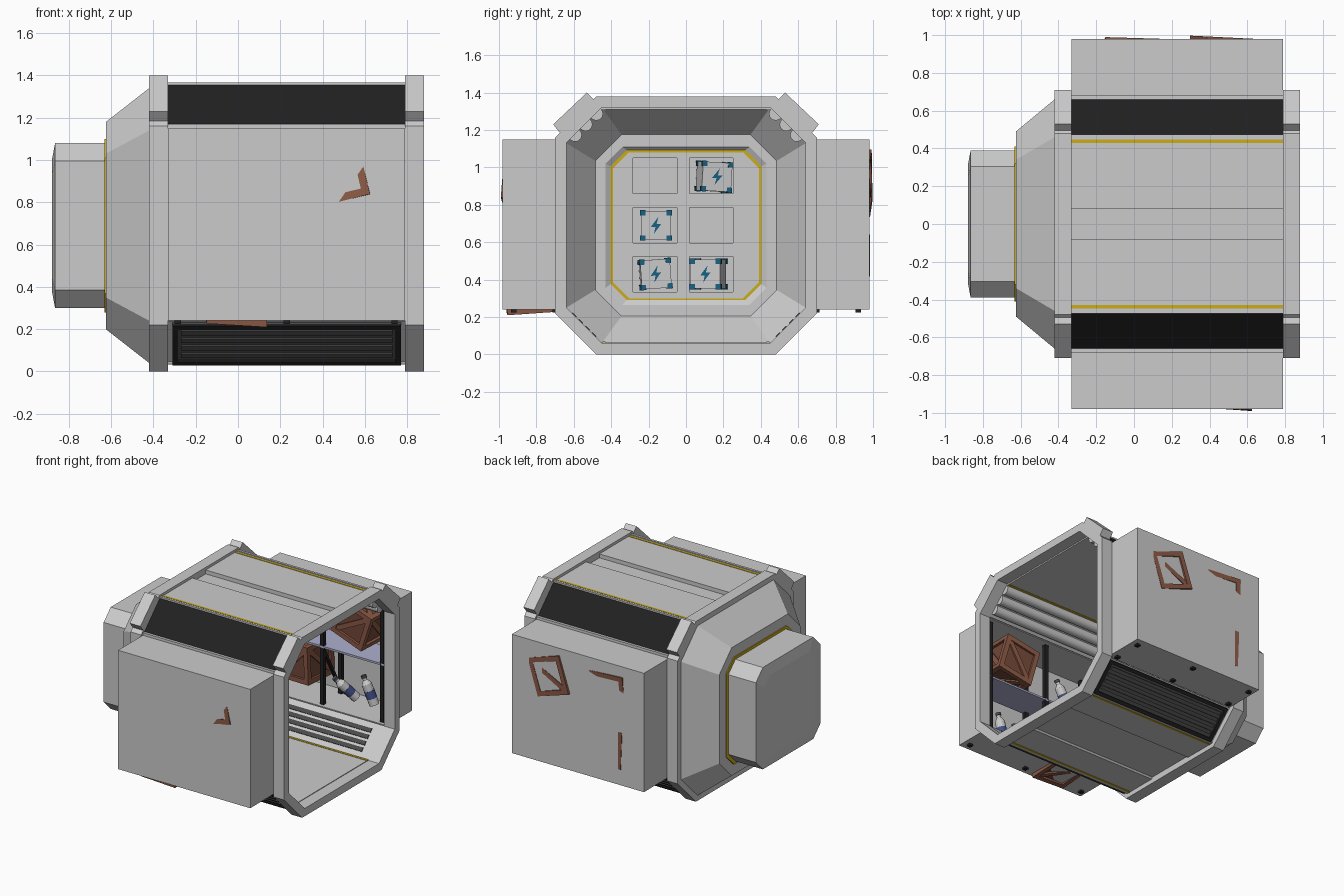
import bpy, bmesh
from math import pi, sqrt
from mathutils import Matrix, Vector, Euler

if "Cube" in bpy.data.objects:
    bpy.data.objects.remove(bpy.data.objects["Cube"])

X0, X1 = -0.33, 0.79          # tunnel span between the two end rings


def mat(name, *rgb):
    m = bpy.data.materials.new(name)
    m.diffuse_color = (*rgb, 1)
    m.use_nodes = True
    m.node_tree.nodes["Principled BSDF"].inputs["Base Color"].default_value = m.diffuse_color
    return m


BLACK = mat("black", .015, .015, .015)
DARK = mat("dark_grey", .07, .07, .07)
YELLOW = mat("yellow", .6, .42, .01)
WOOD = mat("wood", .26, .10, .06)
WOOD2 = mat("wood_dark", .17, .065, .04)
SHELF = mat("shelf_blue", .42, .44, .62)
WHITE = mat("white", .8, .8, .8)
NAVY = mat("navy", .06, .08, .25)
BLUE = mat("blue", .01, .12, .22)


def finish(name, bm, m=None, fix=True):
    if fix:
        bmesh.ops.recalc_face_normals(bm, faces=bm.faces)
    me = bpy.data.meshes.new(name)
    bm.to_mesh(me)
    bm.free()
    ob = bpy.data.objects.new(name, me)
    bpy.context.collection.objects.link(ob)
    if m:
        me.materials.append(m)
    return ob


def add_box(bm, c, s, base=Matrix(), rot=Matrix()):
    bmesh.ops.create_cube(bm, size=1, matrix=base @ Matrix.Translation(c) @ rot @ Matrix.Diagonal((*s, 1)))


def octagon(bm, x, hy, z0, z1, c):
    right = [(hy - c, z0), (hy, z0 + c), (hy, z1 - c), (hy - c, z1)]
    pts = right + [(-y, z) for y, z in reversed(right)]
    return [bm.verts.new((x, y, z)) for y, z in pts]


def loft(name, sections, closed_loop, m=None):
    """Octagon sections along x; either a closed tube loop or a capped solid."""
    bm = bmesh.new()
    rings = [octagon(bm, *s) for s in sections]
    pairs = list(zip(rings, rings[1:]))
    if closed_loop:
        pairs.append((rings[-1], rings[0]))
    else:
        bm.faces.new(rings[0])
        bm.faces.new(rings[-1])
    for a, b in pairs:
        for i in range(8):
            j = (i + 1) % 8
            bm.faces.new((a[i], a[j], b[j], b[i]))
    return finish(name, bm, m)


def prism(name, profiles, x0, x1, m=None, mirror=True):
    """Extrude (y, z) profiles along x, mirrored over y."""
    bm = bmesh.new()
    for pts in profiles:
        for s in ((1, -1) if mirror else (1,)):
            f = bm.faces.new([bm.verts.new((x0, s * y, z)) for y, z in pts])
            r = bmesh.ops.extrude_face_region(bm, geom=[f])
            vs = [g for g in r["geom"] if isinstance(g, bmesh.types.BMVert)]
            bmesh.ops.translate(bm, verts=vs, vec=(x1 - x0, 0, 0))
    return finish(name, bm, m)


def slab(low, t0, t1, n0, n1):
    """Rectangle on the lower or upper 45 degree wall: t up the wall, n outward."""
    o, d, n = (((.47, .035), (1, 1), (1, -1)) if low else ((.66, 1.17), (-1, 1), (1, 1)))
    k = 1 / sqrt(2)
    return [(o[0] + k * (d[0] * t + n[0] * q), o[1] + k * (d[1] * t + n[1] * q))
            for t, q in ((t0, n0), (t1, n0), (t1, n1), (t0, n1))]


def rect(y0, y1, z0, z1):
    return [(y0, z0), (y1, z0), (y1, z1), (y0, z1)]


# End rings with raised upper corner blocks
for name, a, b in (("rear_ring", -.42, X0), ("front_ring", X1, .88)):
    outer, inner = (.70, 0, 1.38, .22), (.64, .06, 1.32, .19)
    loft(name, [(a, *outer), (b, *outer), (b, *inner), (a, *inner)], True)
    prism(name + "_corner_block", [[(.71, 1.23), (.53, 1.40), (.47, 1.34), (.655, 1.16)]], a, b)

# Tapered hull behind the rear ring
loft("tapered_hull", [(-.42, .66, .04, 1.34, .20), (-.625, .49, .20, 1.18, .15),
                      (-.625, .385, .305, 1.075, .085), (-.62, .40, .295, 1.09, .085),
                      (-.60, .43, .265, 1.11, .09), (-.60, .485, .205, 1.175, .14),
                      (-.42, .64, .06, 1.32, .19)], True)
loft("yellow_trim", [(-.632, .41, .28, 1.10, .09), (-.618, .41, .28, 1.10, .09),
                     (-.618, .38, .31, 1.07, .08), (-.632, .38, .31, 1.07, .08)], True, YELLOW)

# End cap with six storage recesses
cap = loft("end_cap", [(-.612, .39, .30, 1.08, .085), (-.865, .39, .30, 1.08, .085),
                       (-.88, .31, .38, 1.0, .07)], False)
bm = bmesh.new()
for y in (-.165, .135):
    for z in (.43, .69, .955):
        add_box(bm, (-.70, y, z), (.26, .235, .19))
cutter = finish("recess_cutter", bm)
cutter.hide_render = True
cutter.hide_viewport = True
cutter.display_type = 'WIRE'
mod = cap.modifiers.new("recesses", 'BOOLEAN')
mod.operation, mod.solver, mod.object = 'DIFFERENCE', 'EXACT', cutter

# Power cases in the recesses
BOLT = [(.012, .045), (-.028, -.008), (-.003, -.008), (-.012, -.045), (.028, .008), (.003, .008)]
for i, (y, z, rx, rz) in enumerate(((.15, .95, -.06, .2), (-.16, .69, 0, 0), (-.165, .43, .07, .05), (.12, .43, 0, -.2))):
    base = Matrix.Translation((-.735, y, z)) @ Euler((rx, 0, rz)).to_matrix().to_4x4()
    bm = bmesh.new()
    add_box(bm, (0, 0, 0), (.165, .16, .155), base)
    finish(f"power_case_{i}", bm, WHITE)
    bm = bmesh.new()
    for sx in (-1, 1):
        for sy in (-1, 1):
            for sz in (-1, 1):
                add_box(bm, (sx * .073, sy * .071, sz * .068), (.028,) * 3, base)
    bm.faces.new([bm.verts.new(base @ Vector((.084, p, q))) for p, q in BOLT])
    finish(f"power_case_trim_{i}", bm, BLUE, False)

# Roof and floor with centre channels and yellow lines
roof = [(-.475, 1.36), (-.08, 1.36), (-.08, 1.33), (.08, 1.33), (.08, 1.36), (.475, 1.36), (.455, 1.31), (-.455, 1.31)]
prism("roof", [roof], X0, X1, None, False)
floor = [(-.47, .035), (-.2, .035), (-.19, .047), (.19, .047), (.2, .035), (.47, .035), (.45, .065), (-.45, .065)]
prism("floor", [floor], X0, X1, None, False)
prism("yellow_lines", [rect(.43, .447, 1.308, 1.363), rect(.43, .447, .032, .068)], X0, X1, YELLOW)

# Upper slanted walls: black plates, lips and padded rolls inside
prism("upper_slant_plate", [slab(False, 0, .265, -.02, 0)], X0, X1, BLACK)
prism("upper_slant_lining", [slab(False, -.01, .265, -.04, -.02)], X0, X1)
prism("upper_slant_lips", [rect(.645, .68, 1.148, 1.17), rect(.457, .475, 1.345, 1.367)], X0, X1)
bm = bmesh.new()
for s in (-1, 1):
    for t in (.05, .13, .21):
        (y, z) = slab(False, t, t, -.045, 0)[0]
        bmesh.ops.create_cone(bm, cap_ends=True, segments=16, radius1=.036, radius2=.036, depth=X1 - X0,
                              matrix=Matrix.Translation(((X0 + X1) / 2, s * y, z)) @ Matrix.Rotation(pi / 2, 4, 'Y'))
rolls = finish("ceiling_rolls", bm)
for p in rolls.data.polygons:
    p.use_smooth = len(p.vertices) == 4

# Lower slanted walls: vent panels with ribs on both sides
prism("lower_slant_wall", [slab(True, 0, .275, -.03, -.012)], X0, X1)
prism("vent_backing", [slab(True, .0, .265, -.012, -.004)], X0 + .02, X1 - .02, DARK)
prism("vent_frame", [slab(True, 0, .025, -.012, .01), slab(True, .24, .265, -.012, .01)], X0 + .02, X1 - .02, BLACK)
for a in (X0 + .02, X1 - .045):
    prism("vent_frame_end", [slab(True, .025, .24, -.012, .01)], a, a + .025, BLACK)
ribs = [.05 + .05 * i for i in range(4)]
prism("vent_outer_ribs", [slab(True, t, t + .025, -.006, .008) for t in ribs], X0 + .06, X1 - .06, DARK)
prism("vent_inner_ribs", [slab(True, t, t + .03, -.038, -.03) for t in ribs], X0 + .08, X1 - .08, DARK)

# Side alcoves, shelves, posts and braces
for s, side in ((-1, "front"), (1, "back")):
    bm = bmesh.new()
    add_box(bm, ((X0 + X1) / 2, s * .82, .695), (X1 - X0, .32, .91))
    bm.normal_update()
    bmesh.ops.delete(bm, geom=[f for f in bm.faces if f.normal.y * s < -.5], context='FACES_ONLY')
    alcove = finish(f"{side}_alcove", bm, None, False)
    mod = alcove.modifiers.new("wall", 'SOLIDIFY')
    mod.thickness, mod.offset = .012, -1
    bm = bmesh.new()
    add_box(bm, (.23, s * .81, .69), (1.08, .25, .015))
    finish(f"{side}_shelf", bm, SHELF)
    bm = bmesh.new()
    for x in (-.285, .23, .74):
        for y in (.70, .92):
            add_box(bm, (x, s * y, .68), (.03, .03, .91))
        add_box(bm, (x, s * .81, .47), (.02, .02, .43), rot=Matrix.Rotation(s * .5, 4, 'X'))
    finish(f"{side}_shelf_posts", bm, BLACK)

# Wooden crates, slightly poking through the walls
crates = [((.47, .846, .915), (0, .32, -.05)), ((-.02, .832, .93), (-.08, .06, -.03)),
          ((-.01, .828, .505), (0, -.04, -.09)), ((.465, -.828, .935), (-.06, -.24, -.07)),
          ((0, -.825, .37), (.07, .06, .02))]
S, W = .285, .036
for i, (c, r) in enumerate(crates):
    base = Matrix.Translation(c) @ Euler(r).to_matrix().to_4x4()
    bm = bmesh.new()
    add_box(bm, (0, 0, 0), (S - .035,) * 3, base)
    finish(f"crate_panels_{i}", bm, WOOD2)
    bm = bmesh.new()
    h = (S - W) / 2
    for turn in (Matrix(), Matrix.Rotation(pi / 2, 4, 'Y'), Matrix.Rotation(pi / 2, 4, 'Z')):
        for a in (-h, h):
            for b in (-h, h):
                add_box(bm, (0, a, b), (S, W, W), base @ turn)
            add_box(bm, (a, 0, 0), (W * .7, W, 2 * h * 1.36), base @ turn, Matrix.Rotation(pi / 4, 4, 'X'))
    finish(f"crate_frame_{i}", bm, WOOD)

# Bottles with a blue band
bottles = [((.54, .82, .38), (.1, -.35, 0)), ((.36, .80, .36), (.5, -.6, 0)), ((.55, -.80, .38), (0, .25, 0)),
           ((.42, -.82, .37), (.2, -.2, 0)), ((.05, -.72, .80), (0, .5, 0))]
for i, (c, r) in enumerate(bottles):
    base = Matrix.Translation(c) @ Euler(r).to_matrix().to_4x4()
    parts = (("bottle", WHITE, ((.036, .036, -.10, .06), (.036, .016, .06, .09), (.016, .016, .09, .105))),
             ("bottle_band", NAVY, ((.0375, .0375, -.05, .01),)), ("bottle_lid", DARK, ((.02, .02, .105, .125),)))
    for name, m, cones in parts:
        bm = bmesh.new()
        for r1, r2, z0, z1 in cones:
            bmesh.ops.create_cone(bm, cap_ends=True, segments=14, radius1=r1, radius2=r2, depth=z1 - z0,
                                  matrix=base @ Matrix.Translation((0, 0, (z0 + z1) / 2)))
        finish(f"{name}_{i}", bm, m)
